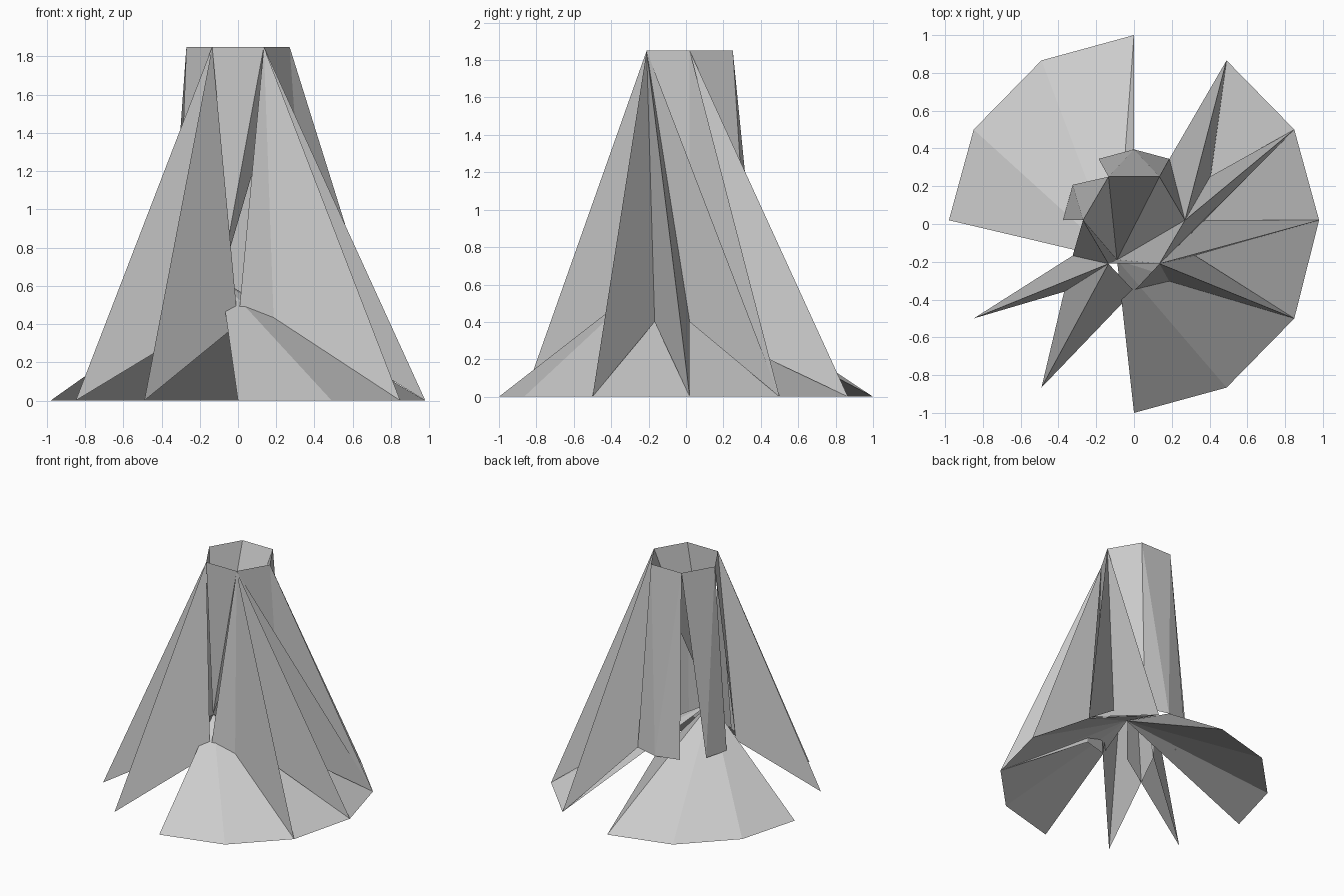
import bpy
from math import sin, cos, radians

if "Cube" in bpy.data.objects:
    bpy.data.objects.remove(bpy.data.objects["Cube"])


def ring(n, rx, ry, cy, z):
    return [(rx * cos(radians(360 / n * i)), cy + ry * sin(radians(360 / n * i)), z)
            for i in range(n)]


# Shared rings: six-sided top rim, twelve-sided waist and foot, one hub inside
points = {}
for key, verts in (("T", ring(6, 0.27, 0.266, 0.02, 1.85)),
                   ("M", ring(12, 0.375, 0.375, 0.02, 0.4)),
                   ("B", ring(12, 0.98, 1.0, 0.0, 0.0))):
    for i, v in enumerate(verts):
        points[key + str(i)] = v
for k in ("B0", "B6"):
    points[k] = (points[k][0], 0.02, 0.0)
points["P"] = (-0.09, -0.19, 0.63)


def build(name, faces):
    """Make an object from triangles given as point names."""
    used = sorted({p for f in faces for p in f})
    mesh = bpy.data.meshes.new(name)
    mesh.from_pydata([points[p] for p in used], [],
                     [[used.index(p) for p in f] for f in faces])
    mesh.update()
    ob = bpy.data.objects.new(name, mesh)
    bpy.context.collection.objects.link(ob)
    return ob


def tris(text):
    return [t.split("-") for t in text.split()]


# Inner funnel from the open rim down to the hub
build("inner_funnel", [("T%d" % i, "T%d" % ((i + 1) % 6), "P") for i in range(6)])

# Upright outer wall
build("outer_wall", tris("T0-T1-M2 T1-M3-M2 T1-T2-M3 T2-M4-M3 T2-T3-M5 "
                         "T3-M6-M5 T3-T4-M7 T5-M9-M10 T5-T0-M0"))

# Pointed folds reaching from the rim to the foot
build("front_left_folds", tris("T4-M7-B7 T4-B7-M8 T4-M7-B8 T4-B8-M9"))
build("front_right_folds", tris("T5-M10-B11 T5-B11-M11 T5-M11-B0 T5-B0-M0 T5-M0-B1"))
build("back_right_folds", tris("T0-M0-B1 T0-B1-M1 T0-M0-B2 T0-B2-M2"))


# Spreading skirts at the foot, fanned from the hub
def skirt(first, count):
    return [("P", "B%d" % ((first + i) % 12), "B%d" % ((first + i + 1) % 12))
            for i in range(count)]


build("back_left_skirt", skirt(3, 3) + [("P", "M3", "B3")])
build("right_skirt", skirt(9, 5))
